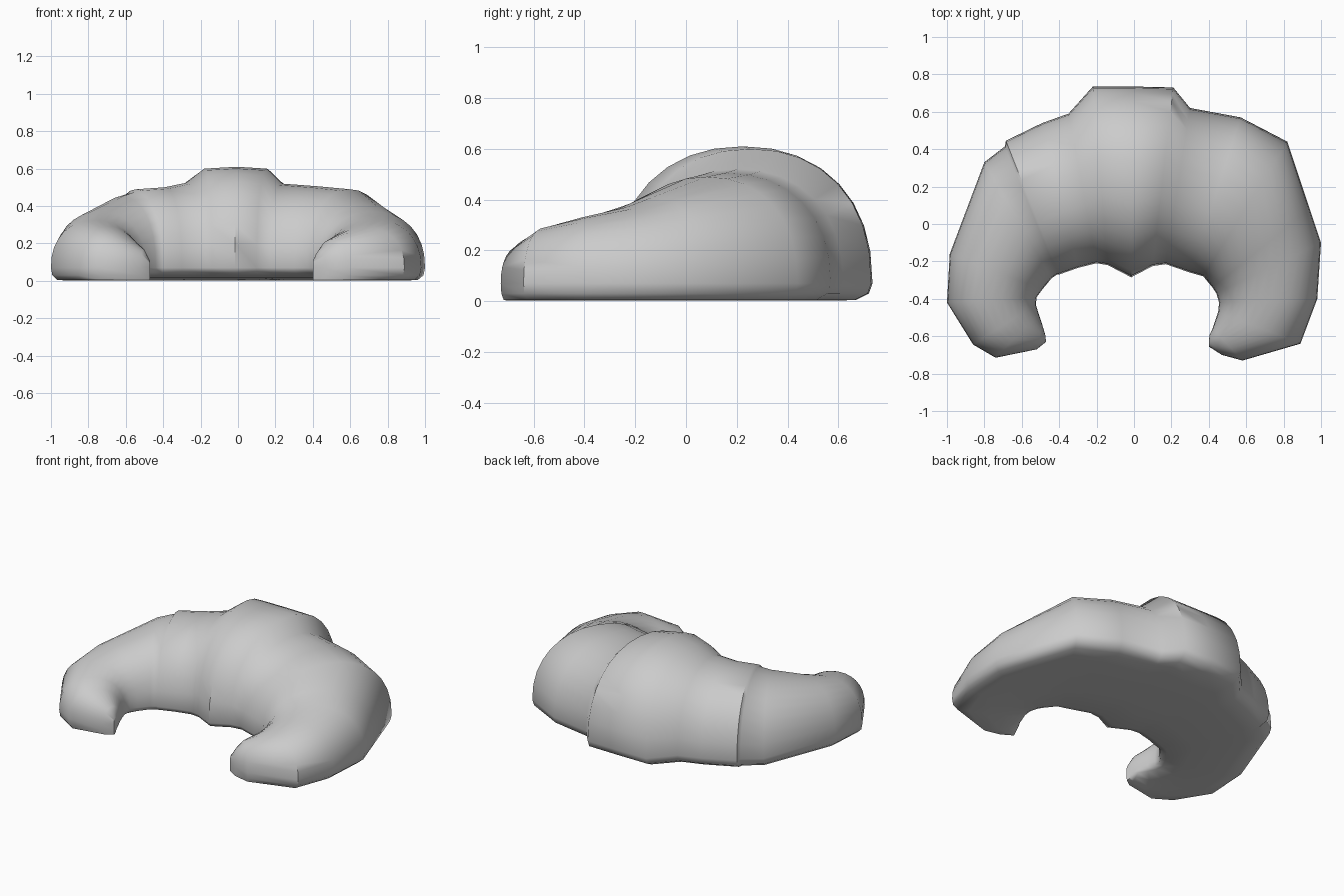
import bpy, bmesh, math

if "Cube" in bpy.data.objects:
    bpy.data.objects.remove(bpy.data.objects["Cube"])

# Cross-sections along the curl, left tip to right tip:
# inner x, inner y, outer x, outer y, height
SECTIONS = [
    (-.475, -.59, -.47, -.63, .11), (-.49, -.54, -.52, -.67, .17),
    (-.51, -.48, -.74, -.715, .25), (-.525, -.43, -.86, -.645, .29),
    (-.52, -.39, -1, -.42, .325), (-.49, -.35, -.985, -.16, .37),
    (-.44, -.29, -.80, .33, .45), (-.41, -.27, -.69, .415, .475),
    (-.40, -.27, -.685, .445, .49), (-.30, -.235, -.49, .54, .50),
    (-.20, -.21, -.35, .59, .525), (-.14, -.22, -.22, .735, .60),
    (-.015, -.285, 0, .735, .61), (.10, -.225, .21, .73, .60),
    (.17, -.215, .30, .62, .52), (.30, -.26, .57, .57, .505),
    (.37, -.28, .82, .44, .49), (.42, -.34, .94, .08, .41),
    (.44, -.37, 1, -.10, .37), (.455, -.42, .98, -.40, .33),
    (.45, -.47, .89, -.64, .29), (.42, -.56, .58, -.73, .22),
    (.405, -.59, .47, -.70, .16), (.40, -.62, .40, -.655, .11),
]
ARCH = 16


def half_section():
    """(across, height factor, base z) ring: domed top, rounded rim, flat underside."""
    ring = []
    for i in range(ARCH + 1):
        a = math.pi * i / ARCH
        c, s = math.cos(a), max(math.sin(a), 0)
        ring.append((math.copysign(abs(c) ** .92, c), s ** .88, .07))
    ring += [(-.97, 0, .045), (-.86, 0, .03), (-.4, 0, .015),
             (.1, 0, .006), (.55, 0, .002), (.86, 0, .004), (.97, 0, .03)]
    return ring


# Croissant body: rolled dough lofted through the sections
bm = bmesh.new()
rings = []
for xi, yi, xo, yo, h in SECTIONS:
    ring = []
    for u, k, z in half_section():
        t = (u + 1) / 2
        ring.append(bm.verts.new((xi + (xo - xi) * t, yi + (yo - yi) * t, z + (h - .07) * k)))
    rings.append(ring)
n = len(rings[0])
for a, b in zip(rings, rings[1:]):
    for i in range(n):
        j = (i + 1) % n
        bm.faces.new((a[i], a[j], b[j], b[i]))
bm.faces.new(rings[0])
bm.faces.new(rings[-1])
bmesh.ops.recalc_face_normals(bm, faces=bm.faces)

mesh = bpy.data.meshes.new("croissant")
bm.to_mesh(mesh)
bm.free()
body = bpy.data.objects.new("croissant", mesh)
bpy.context.collection.objects.link(body)

# Smooth shading with crisp roll edges
bpy.context.view_layer.objects.active = body
body.select_set(True)
bpy.ops.object.shade_smooth_by_angle(angle=math.radians(50))
